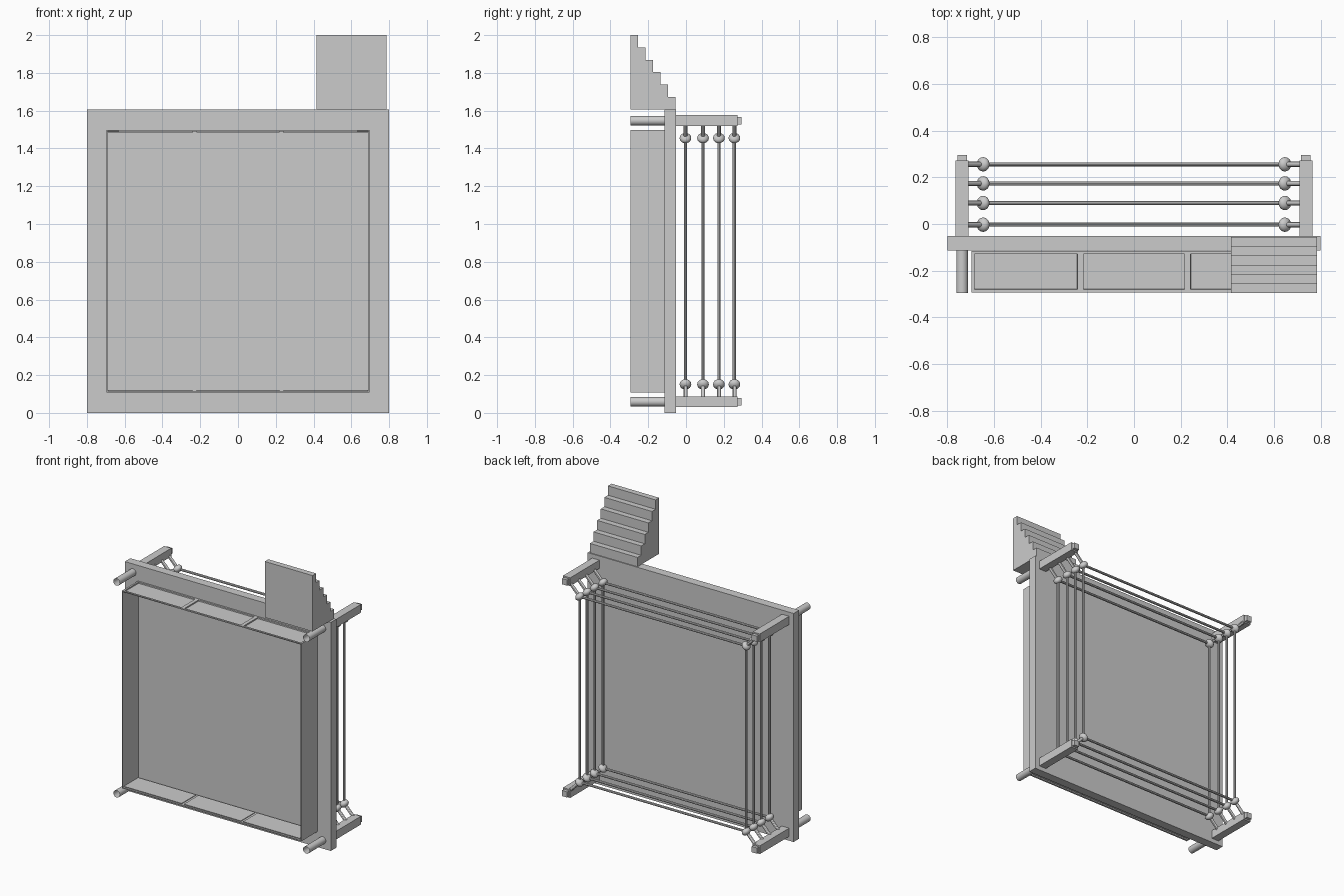
import bpy, bmesh
from mathutils import Vector

if "Cube" in bpy.data.objects:
    bpy.data.objects.remove(bpy.data.objects["Cube"])

CZ = 0.803                      # centre height of the upright ring
PX, PZ = 0.737, 0.744           # corner post offsets
BX, BZ = 0.647, 0.652           # rope pad offsets
LEVELS = (-0.003, 0.09, 0.174, 0.256)
CORNERS = [(1, 1), (-1, 1), (-1, -1), (1, -1)]


def finish(bm, name, smooth=False):
    me = bpy.data.meshes.new(name)
    bm.to_mesh(me)
    bm.free()
    ob = bpy.data.objects.new(name, me)
    bpy.context.collection.objects.link(ob)
    if smooth:
        bpy.ops.object.select_all(action='DESELECT')
        ob.select_set(True)
        bpy.context.view_layer.objects.active = ob
        bpy.ops.object.shade_smooth_by_angle()
    return ob


def box(name, lo, hi):
    bm = bmesh.new()
    bmesh.ops.create_cube(bm, size=1)
    lo, hi = Vector(lo), Vector(hi)
    for v in bm.verts:
        v.co = (lo + hi) / 2 + v.co * (hi - lo)
    return finish(bm, name)


def rod(name, a, b, r, sides=12, caps=True):
    a, b = Vector(a), Vector(b)
    bm = bmesh.new()
    bmesh.ops.create_cone(bm, cap_ends=caps, segments=sides, radius1=r, radius2=r, depth=(b - a).length)
    rot = (b - a).to_track_quat('Z', 'Y')
    for v in bm.verts:
        v.co = rot @ v.co + (a + b) / 2
    return finish(bm, name, True)


def pad(name, c, axis, r, half):
    # ball flattened along the corner diagonal
    bm = bmesh.new()
    bmesh.ops.create_uvsphere(bm, u_segments=20, v_segments=12, radius=1)
    rot = Vector(axis).to_track_quat('Z', 'Y')
    for v in bm.verts:
        v.co = rot @ Vector((v.co.x * r, v.co.y * r, v.co.z * half)) + Vector(c)
    return finish(bm, name, True)


# ring platform
box("platform", (-0.8, -0.113, 0), (0.8, -0.052, 1.605))

# open skirt of thin walls, recessed panels on two sides
y0, y1, sx, sz = -0.293, -0.115, 0.697, 0.694
bm = bmesh.new()
panels = []
for s in (1, -1):
    xs = (-sx, -0.23, 0.23, sx)
    for a, b in zip(xs, xs[1:]):
        pts = [(a, y0), (b, y0), (b, y1), (a, y1)][::s]
        panels.append(bm.faces.new([bm.verts.new((x, y, CZ + s * sz)) for x, y in pts]))
    pts = [(y0, -sz), (y1, -sz), (y1, sz), (y0, sz)][::s]
    bm.faces.new([bm.verts.new((s * sx, y, CZ + z)) for y, z in pts])
bmesh.ops.remove_doubles(bm, verts=bm.verts, dist=0.0001)
bm.normal_update()
bmesh.ops.inset_individual(bm, faces=panels, thickness=0.018)
bmesh.ops.inset_individual(bm, faces=panels, thickness=0.001, depth=-0.008)
skirt = finish(bm, "skirt")
wall = skirt.modifiers.new("wall_thickness", 'SOLIDIFY')
wall.thickness = 0.008
wall.offset = -1

# corner posts, caps, legs, rope pads and connectors
for i, (u, w) in enumerate(CORNERS):
    x, z = u * PX, CZ + w * PZ
    box(f"post_{i}", (x - 0.028, -0.053, z - 0.029), (x + 0.028, 0.273, z + 0.029))
    box(f"post_cap_{i}", (x - 0.02, 0.273, z - 0.02), (x + 0.02, 0.295, z + 0.02))
    rod(f"leg_{i}", (x, -0.295, z), (x, -0.112, z), 0.025, 20, False)
    for j, y in enumerate(LEVELS):
        c = (u * BX, y, CZ + w * BZ)
        rod(f"connector_{i}_{j}", c, (x, y, z), 0.011)
        pad(f"pad_{i}_{j}", c, (u, 0, w), 0.031, 0.023)

# ropes
for j, y in enumerate(LEVELS):
    for i in range(4):
        (u, w), (p, q) = CORNERS[i], CORNERS[(i + 1) % 4]
        rod(f"rope_{j}_{i}", (u * BX, y, CZ + w * BZ), (p * BX, y, CZ + q * BZ), 0.0085, 8)

# six-step stairs
n, ya, yb, za, zb = 6, -0.295, -0.055, 1.607, 2.0
profile = [(ya, za), (ya, zb)]
for k in range(n):
    y = ya + (yb - ya) * (k + 1) / n
    profile += [(y, zb - (zb - za) * k / n), (y, zb - (zb - za) * (k + 1) / n)]
# turn the last riser into the closing edge of the base
profile = [(y, zb - (zb - z) if z > za + 1e-6 else za) for y, z in profile]
bm = bmesh.new()
ends = [[bm.verts.new((x, y, z)) for y, z in profile] for x in (0.415, 0.785)]
for ring in ends:
    bm.faces.new(ring)
for k in range(len(profile)):
    bm.faces.new([ends[0][k - 1], ends[0][k], ends[1][k], ends[1][k - 1]])
bmesh.ops.recalc_face_normals(bm, faces=bm.faces)
finish(bm, "stairs")
